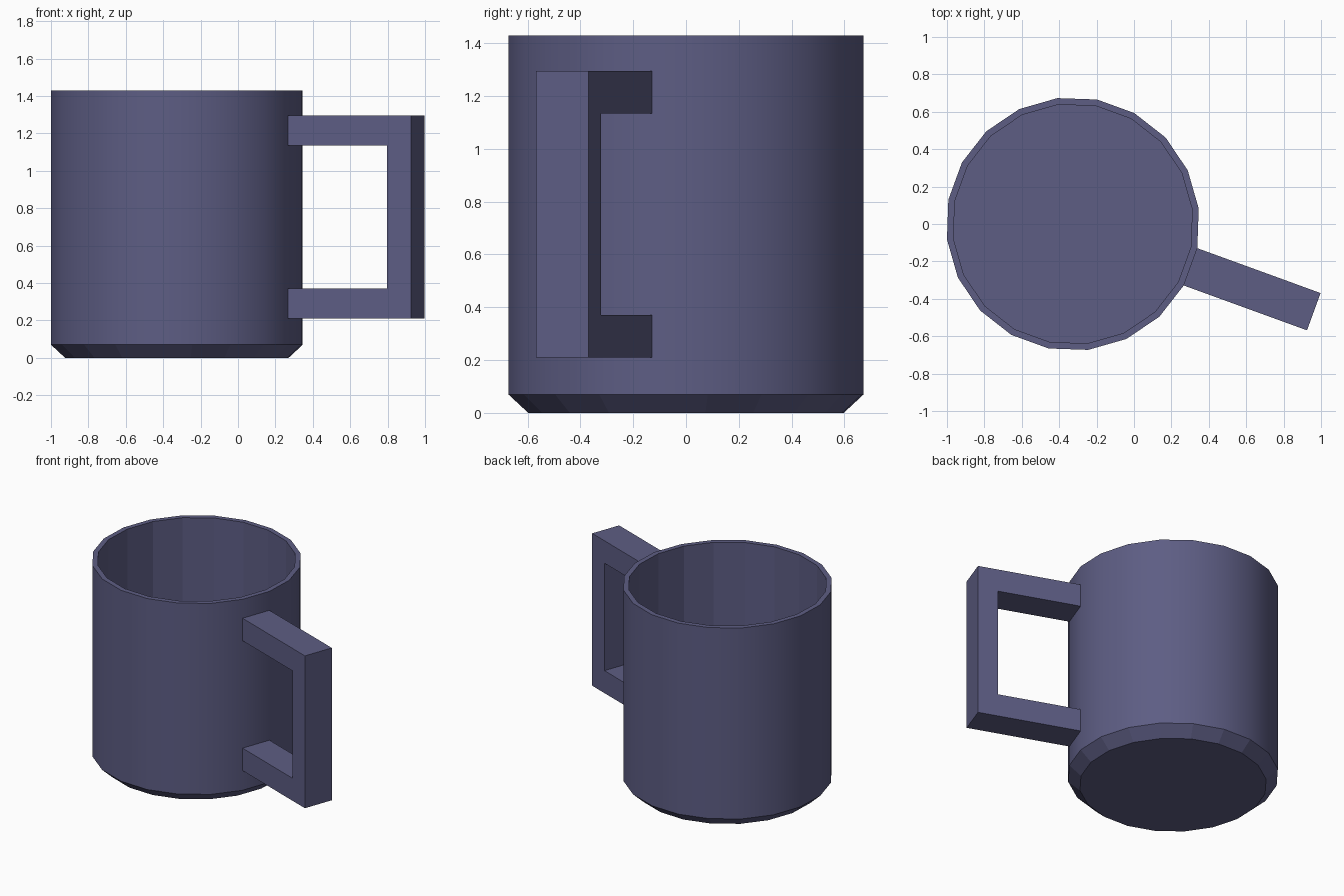
import bpy, bmesh
from math import cos, sin, radians, pi
from mathutils import Matrix

if "Cube" in bpy.data.objects:
    bpy.data.objects.remove(bpy.data.objects["Cube"])

SIDES = 20
R = 0.678
CX = -0.327
TURN = radians(-20)          # direction the handle points
APOTHEM = R * cos(pi / SIDES)
EDGE = 2 * R * sin(pi / SIDES)

mat = bpy.data.materials.new("blue_grey")
mat.diffuse_color = (0.11, 0.11, 0.23, 1)
mat.use_nodes = True
mat.node_tree.nodes["Principled BSDF"].inputs["Base Color"].default_value = mat.diffuse_color


def finish(name, bm):
    bmesh.ops.recalc_face_normals(bm, faces=bm.faces)
    me = bpy.data.meshes.new(name)
    bm.to_mesh(me)
    bm.free()
    me.materials.append(mat)
    ob = bpy.data.objects.new(name, me)
    bpy.context.collection.objects.link(ob)
    ob.matrix_world = Matrix.Translation((CX, 0, 0)) @ Matrix.Rotation(TURN, 4, 'Z')
    return ob


# Cup: rings from the underside, up the outer wall, over the rim, down inside
profile = [(0.602, 0), (R, 0.07), (R, 1.43), (0.643, 1.43), (0.643, 0.07)]
bm = bmesh.new()
rings = []
for r, z in profile:
    angles = [2 * pi * (i + 0.5) / SIDES for i in range(SIDES)]
    rings.append([bm.verts.new((r * cos(a), r * sin(a), z)) for a in angles])
for k, (lo, hi) in enumerate(zip(rings, rings[1:])):
    for i in range(SIDES):
        j = (i + 1) % SIDES
        f = bm.faces.new((lo[i], lo[j], hi[j], hi[i]))
        f.smooth = k == 1    # only the outer wall is smooth
bm.faces.new(rings[0])
bm.faces.new(rings[-1])
# Keep the rings crisp
for e in bm.edges:
    if abs(e.verts[0].co.z - e.verts[1].co.z) < 1e-5:
        e.smooth = False
finish("cup_body", bm)

# Handle: square C profile, as wide as one side of the cup
a, inner, outer = APOTHEM - 0.01, 1.233, 1.371
c_shape = [(a, 0.21), (outer, 0.21), (outer, 1.295), (a, 1.295),
           (a, 1.135), (inner, 1.135), (inner, 0.37), (a, 0.37)]
bm = bmesh.new()
face = bm.faces.new([bm.verts.new((x, -EDGE / 2, z)) for x, z in c_shape])
ext = bmesh.ops.extrude_face_region(bm, geom=[face], use_keep_orig=True)
bmesh.ops.translate(bm, vec=(0, EDGE, 0),
                    verts=[g for g in ext["geom"] if isinstance(g, bmesh.types.BMVert)])
finish("handle", bm)
